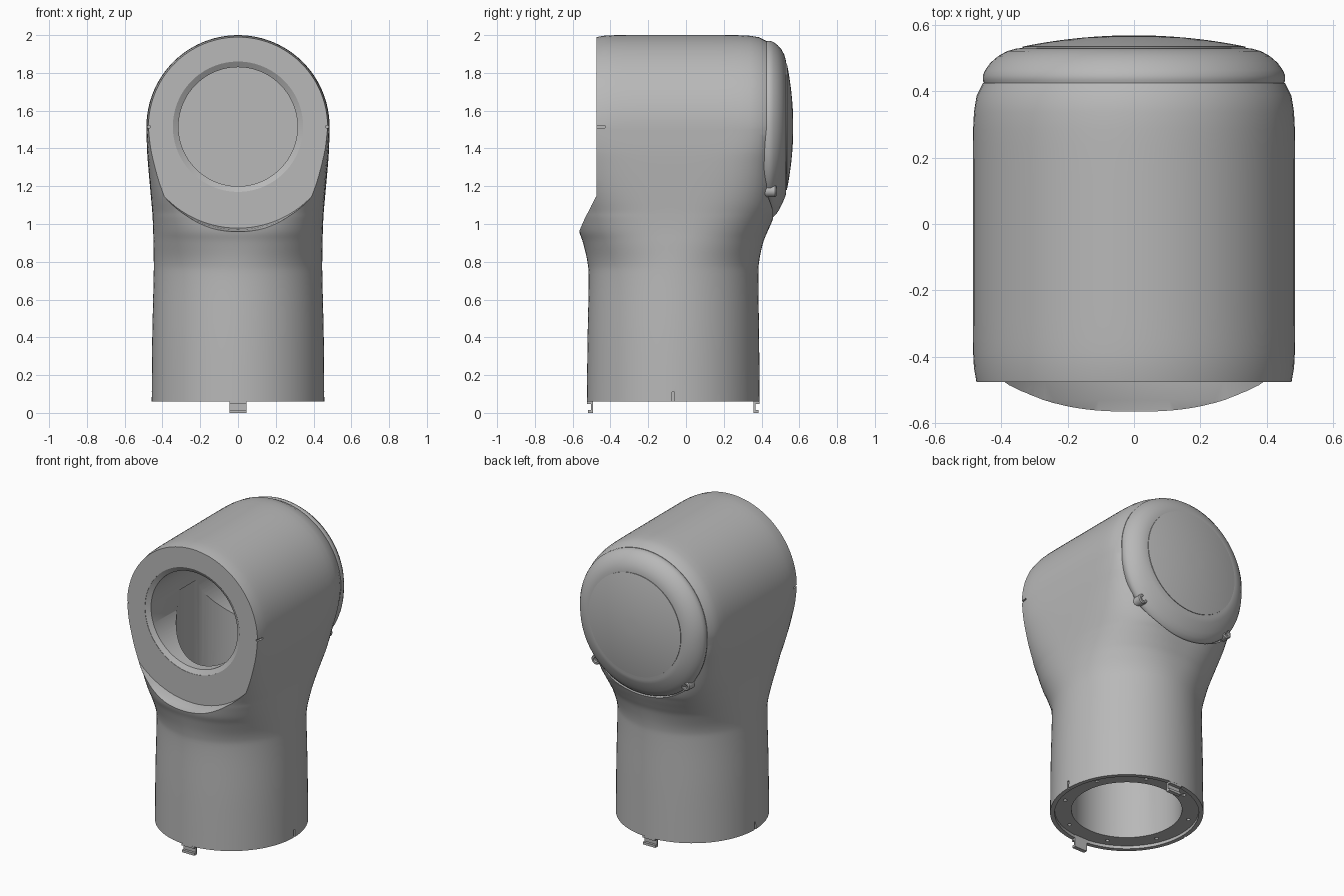
import bpy, bmesh, math
from math import sin, cos, pi
from mathutils import Vector

cube = bpy.data.objects.get("Cube")
if cube:
    bpy.data.objects.remove(cube, do_unlink=True)

grey = bpy.data.materials.new("warm_grey_metal")
grey.use_nodes = True
GREY = (0.48, 0.48, 0.48, 1)
grey.diffuse_color = GREY
grey.node_tree.nodes["Principled BSDF"].inputs["Base Color"].default_value = GREY

YC, ZC = -0.0675, 1.515   # column axis, barrel axis
N = 96


def finish(name, bm):
    bmesh.ops.remove_doubles(bm, verts=bm.verts, dist=1e-5)
    bmesh.ops.recalc_face_normals(bm, faces=bm.faces)
    mesh = bpy.data.meshes.new(name)
    bm.to_mesh(mesh)
    bm.free()
    mesh.materials.append(grey)
    obj = bpy.data.objects.new(name, mesh)
    bpy.context.collection.objects.link(obj)
    return obj


def bridge(bm, rings, closed=True):
    rows = [[bm.verts.new(p) for p in ring] for ring in rings]
    for a, b in zip(rows, rows[1:]):
        n = len(a)
        for i in range(n if closed else n - 1):
            j = (i + 1) % n
            bm.faces.new((a[i], a[j], b[j], b[i]))
    return rows


def skin(name, rings):
    bm = bmesh.new()
    rows = bridge(bm, rings)
    bm.faces.new(rows[0])
    bm.faces.new(rows[-1])
    return finish(name, bm)


def lathe(name, profile, axis, x=0, other=None, sides=N):
    """Profile of (radius, height) turned about the y or z direction."""
    rings = []
    for r, h in profile:
        ring = []
        for k in range(sides):
            u, v = r * cos(2 * pi * k / sides), r * sin(2 * pi * k / sides)
            if axis == "y":
                ring.append((x + u, h, (ZC if other is None else other) + v))
            else:
                ring.append((x + u, (YC if other is None else other) + v, h))
        rings.append(ring)
    return skin(name, rings)


def box(name, centre, size):
    bm = bmesh.new()
    bmesh.ops.create_cube(bm, size=1)
    for v in bm.verts:
        v.co = Vector(c + s * p for c, s, p in zip(centre, size, v.co))
    return finish(name, bm)


def cut(obj, cutter):
    cutter.hide_render = True
    mod = obj.modifiers.new("cut", "BOOLEAN")
    mod.operation, mod.solver, mod.object = "DIFFERENCE", "EXACT", cutter
    bpy.context.view_layer.objects.active = obj
    bpy.ops.object.modifier_apply(modifier=mod.name)
    bpy.data.objects.remove(cutter, do_unlink=True)


# Column sections: height, half width, front y, back y, squareness
SECTIONS = [Vector(s) for s in (
    (0.06, 0.457, -0.525, 0.39, 2), (0.4, 0.454, -0.521, 0.387, 2),
    (0.7, 0.447, -0.515, 0.383, 2), (0.8, 0.446, -0.522, 0.387, 2.05),
    (0.9, 0.448, -0.545, 0.408, 2.3), (0.96, 0.449, -0.565, 0.432, 2.5),
    (1.03, 0.452, -0.574, 0.462, 2.8), (1.1, 0.457, -0.578, 0.483, 3.2),
    (1.3, 0.475, -0.58, 0.48, 5), (1.4, 0.482, -0.565, 0.472, 7),
    (ZC, 0.485, -0.549, 0.463, 10))]


def spline(points, steps):
    out = []
    for i in range(len(points) - 1):
        p1, p2 = points[i], points[i + 1]
        p0, p3 = points[max(i - 1, 0)], points[min(i + 2, len(points) - 1)]
        for k in range(steps):
            t = k / steps
            m1, m2 = (p2 - p0) / 2, (p3 - p1) / 2
            d = p2 - p1
            out.append(p1 + m1 * t + (d * 3 - m1 * 2 - m2) * t**2 + (m1 + m2 - d * 2) * t**3)
    return out + [points[-1]]


def section(s):
    z, a, front, back, n = s
    ring = []
    for i in range(N):
        t = -pi / 2 + 2 * pi * i / N
        c, q = cos(t), sin(t)
        r = (abs(c)**n + abs(q)**n)**(-1 / n)
        b = back - YC if q > 0 else YC - front
        ring.append((a * r * c, YC + b * r * q, z))
    return ring


# Housing: column flowing into a half barrel swept over the top
bm = bmesh.new()
rings = [section(s) for s in spline(SECTIONS, 5)]
rows = bridge(bm, rings)
bm.faces.new(rows[0])
half = rings[-1][:N // 2 + 1]
sweep = [[(x * cos(f), y, ZC + x * sin(f)) for x, y, z in half]
         for f in (pi * k / 48 for k in range(49))]
bridge(bm, sweep, closed=False)
housing = finish("housing", bm)

# Front face with curved lip, and the seat for the rear cap
cut(housing, lathe("front_cutter", [(0.537, -0.475), (0.545, -0.53), (0.556, -0.56), (0.56, -1)], "y"))
cut(housing, lathe("rear_cutter", [(0.492, 0.425), (0.492, 1)], "y"))
# Bores, with a chamfered front mouth and a recessed bottom flange
cut(housing, lathe("front_bore", [(0.345, -0.48), (0.345, -0.473), (0.315, -0.455), (0.315, 0.4)], "y"))
cut(housing, lathe("column_bore", [(0.33, 0), (0.33, ZC)], "z"))
cut(housing, lathe("flange_recess", [(0.43, 0), (0.43, 0.08)], "z"))
for k in range(8):
    ang = pi * (k + 0.5) / 4
    cut(housing, lathe("bolt_hole", [(0.012, 0.05), (0.012, 0.12)], "z",
                       0.385 * cos(ang), YC + 0.385 * sin(ang), 12))
# Alignment notches on both sides
for side in (1, -1):
    cut(housing, box("side_notch", (side * 0.48, -0.455, ZC), (0.03, 0.05, 0.012)))
    cut(housing, box("base_notch", (side * 0.46, YC, 0.08), (0.03, 0.012, 0.06)))

# Rear cap, slightly longer towards the bottom
cap_rings = []
for f, y in ((0.985, 0.415), (1, 0.433), (1, 0.447), (0.985, 0.463), (0.95, 0.485),
             (0.9, 0.505), (0.84, 0.52), (0.78, 0.528), (0.73, 0.53)):
    ring = []
    for k in range(N):
        t = 2 * pi * k / N
        low = max(0, -sin(t))
        low = low * low * (3 - 2 * low)
        r = (0.455 + 0.032 * low) * f
        ring.append((r * cos(t), y - 0.012 * low * sin(pi * min(1, (1 - f) / 0.27)), ZC + r * sin(t)))
    cap_rings.append(ring)
rear_cap = skin("rear_cap", cap_rings)

# Domed cover disc
dome = [(0.335 * cos(k * pi / 26), 0.534 + 0.034 * (1 - cos(k * pi / 26)**2)) for k in range(13)]
cover = lathe("rear_cover", [(0.325, 0.52), (0.325, 0.53), (0.335, 0.53)] + dome, "y")

# Cap screws with round sockets
parts = [housing, rear_cap, cover]
for side, label in ((1, "left"), (-1, "right")):
    screw = lathe(label + "_cap_screw", [(0.032, 0.41), (0.032, 0.472), (0.026, 0.478),
                                         (0.016, 0.478), (0.016, 0.46)], "y", side * 0.325, 1.175, 24)
    parts.append(screw)

# Hooked clips under the column
for label, y, out in (("front", -0.497, -1), ("back", 0.362, 1)):
    box(label + "_clip_stem", (0, y, 0.045), (0.09, 0.01, 0.09))
    box(label + "_clip_hook", (0, y + out * 0.009, 0.008), (0.09, 0.024, 0.016))
    box(label + "_clip_pad", (0, y + out * 0.012, 0.055), (0.09, 0.03, 0.014))

bpy.ops.object.select_all(action="DESELECT")
for part in parts:
    part.select_set(True)
bpy.context.view_layer.objects.active = housing
bpy.ops.object.shade_smooth_by_angle(angle=math.radians(30))
